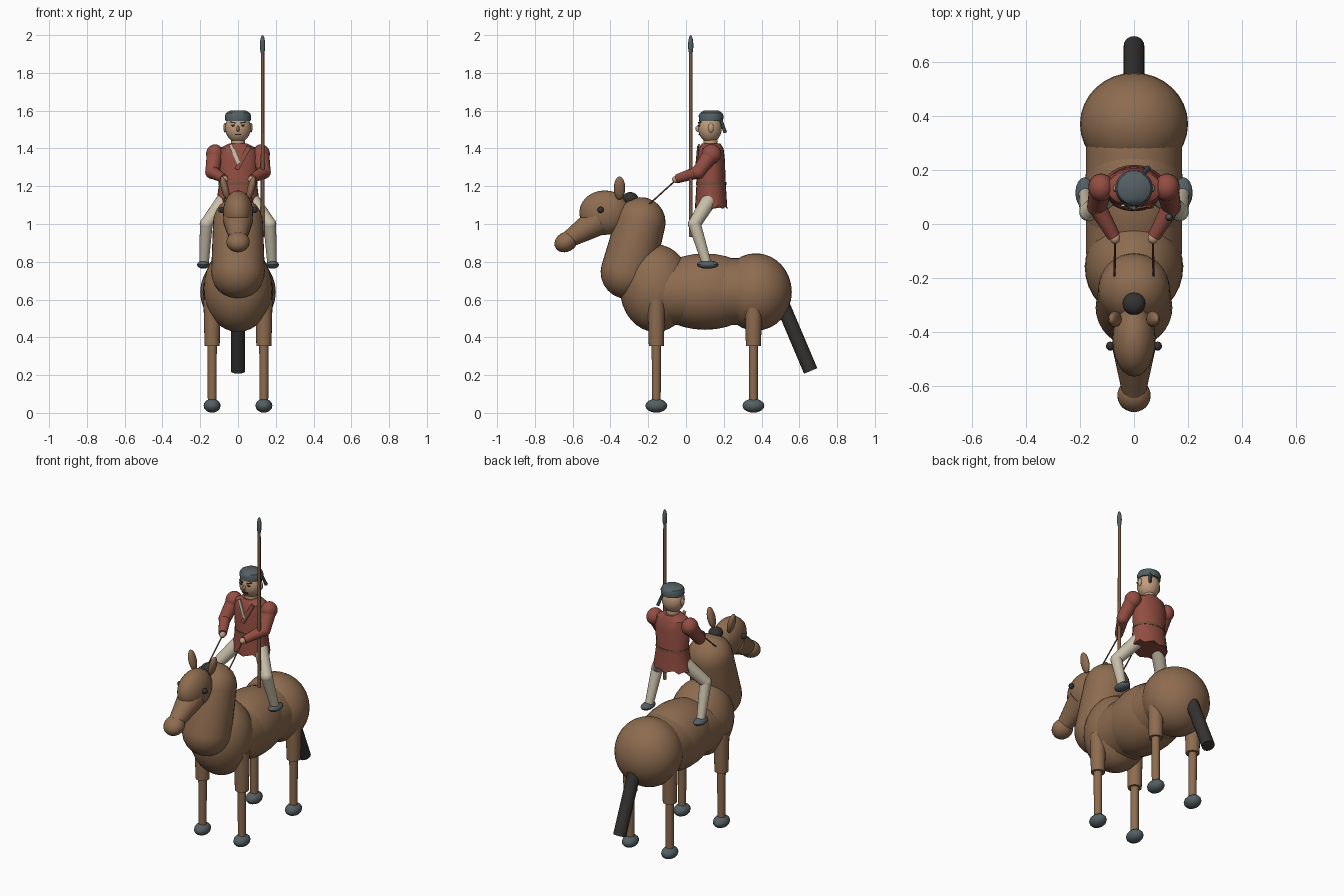
import bpy
import bmesh
from math import sin, cos, pi
from mathutils import Vector, Matrix

cube = bpy.data.objects.get("Cube")
if cube:
    bpy.data.objects.remove(cube, do_unlink=True)


def colour(name, r, g, b):
    m = bpy.data.materials.new(name)
    m.use_nodes = True
    m.diffuse_color = (r, g, b, 1)
    m.node_tree.nodes["Principled BSDF"].inputs["Base Color"].default_value = (r, g, b, 1)
    return m


HIDE = colour("brown hide", 0.27, 0.15, 0.08)
RED = colour("red cloth", 0.29, 0.075, 0.055)
CREAM = colour("cream cloth", 0.58, 0.52, 0.4)
GREY = colour("slate grey", 0.09, 0.115, 0.125)
DARK = colour("dark hair", 0.035, 0.032, 0.03)
SKIN = colour("skin", 0.54, 0.34, 0.21)
WOOD = colour("wood", 0.2, 0.1, 0.05)
BELT = colour("belt leather", 0.18, 0.08, 0.04)


def lathe(name, profile, mat, matrix=Matrix(), seg=24, hem=0.0):
    """Skin elliptical rings (z, rx, ry), closed at both ends."""
    bm = bmesh.new()
    rings = []
    for i, (z, rx, ry) in enumerate(profile):
        ring = []
        for k in range(seg):
            a = 2 * pi * k / seg
            dz = hem * (k % 3 - 1) if i == 0 else 0
            ring.append(bm.verts.new((rx * cos(a), ry * sin(a), z + dz)))
        rings.append(ring)
    for lo, hi in zip(rings, rings[1:]):
        for k in range(seg):
            n = (k + 1) % seg
            bm.faces.new((lo[k], lo[n], hi[n], hi[k]))
    bm.faces.new(rings[0][::-1])
    bm.faces.new(rings[-1])
    bm.transform(matrix)
    return finish(name, bm, mat)


def finish(name, bm, mat, smooth=True):
    me = bpy.data.meshes.new(name)
    bm.to_mesh(me)
    bm.free()
    me.materials.append(mat)
    ob = bpy.data.objects.new(name, me)
    bpy.context.scene.collection.objects.link(ob)
    if smooth:
        bpy.ops.object.select_all(action='DESELECT')
        ob.select_set(True)
        bpy.context.view_layer.objects.active = ob
        bpy.ops.object.shade_smooth_by_angle(angle=0.6)
    return ob


def ball(name, centre, radii, mat, tilt=(0, 0), seg=24):
    bm = bmesh.new()
    bmesh.ops.create_uvsphere(bm, u_segments=seg, v_segments=seg // 2, radius=1)
    rot = Matrix.Rotation(tilt[0], 4, 'X') @ Matrix.Rotation(tilt[1], 4, 'Y')
    bm.transform(Matrix.Translation(centre) @ rot @ Matrix.Diagonal((*radii, 1)))
    return finish(name, bm, mat)


def rod(name, p, q, r0, r1, mat, rounded=False, seg=20):
    """Tapered rod from p to q, with hemispherical ends if rounded."""
    p, q = Vector(p), Vector(q)
    d = q - p
    rings = [(0, r0, r0), (d.length, r1, r1)]
    if rounded:
        arc = [(i + 0.15) * pi / 12 for i in range(6)]
        low = [(-r0 * cos(a), r0 * sin(a), r0 * sin(a)) for a in arc]
        top = [(d.length + r1 * cos(a), r1 * sin(a), r1 * sin(a)) for a in reversed(arc)]
        rings = low + rings + top
    m = Matrix.Translation(p) @ d.to_track_quat('Z', 'Y').to_matrix().to_4x4()
    return lathe(name, rings, mat, m, seg)


def plate(name, p, q, width, thick, mat):
    """Thin flat strip from p to q, facing the front."""
    p, q = Vector(p), Vector(q)
    d = (q - p).normalized()
    side = d.cross(Vector((0, 1, 0))).normalized()
    bm = bmesh.new()
    bmesh.ops.create_cube(bm, size=1)
    basis = Matrix((side, side.cross(d), d)).transposed().to_4x4()
    bm.transform(Matrix.Translation((p + q) / 2) @ basis
                 @ Matrix.Diagonal((width, thick, (q - p).length, 1)))
    return finish(name, bm, mat, False)


# Horse torso, neck and head
ball("horse_rump", (0, 0.37, 0.64), (0.2, 0.19, 0.205), HIDE, seg=32)
ball("horse_chest", (0, -0.16, 0.66), (0.182, 0.19, 0.232), HIDE, seg=32)
rod("horse_barrel", (0, -0.1, 0.642), (0, 0.33, 0.642), 0.178, 0.178, HIDE, True, 32)
ball("horse_belly", (0, 0.1, 0.642), (0.187, 0.3, 0.202), HIDE, seg=32)
rod("horse_neck", (0, -0.31, 0.745), (0, -0.24, 1.01), 0.142, 0.132, HIDE, True, 32)
ball("horse_head", (0, -0.43, 1.06), (0.08, 0.135, 0.118), HIDE)
rod("horse_snout", (0, -0.46, 1.02), (0, -0.62, 0.92), 0.08, 0.045, HIDE)
ball("horse_muzzle", (0, -0.635, 0.905), (0.062, 0.064, 0.052), HIDE, (0.5, 0))
ball("horse_forelock", (0, -0.295, 1.135), (0.042, 0.042, 0.034), DARK)
rod("horse_tail", (0, 0.5, 0.6), (0, 0.66, 0.222), 0.038, 0.038, DARK)

for s, side in ((1, "left"), (-1, "right")):
    ball(side + "_horse_ear", (s * 0.07, -0.352, 1.19), (0.02, 0.03, 0.064), HIDE, (0, s * 0.25), 16)
    ball(side + "_horse_eye", (s * 0.087, -0.452, 1.075), (0.017, 0.017, 0.017), DARK, seg=12)
    # Horse legs
    for y, end in ((-0.157, "front"), (0.357, "hind")):
        x = s * 0.137
        name = f"{side}_{end}_"
        rod(name + "thigh", (x, y, 0.6), (x, y, 0.355), 0.046, 0.04, HIDE)
        rod(name + "shank", (x, y, 0.4), (x, y, 0.05), 0.025, 0.023, HIDE)
        ball(name + "hoof", (x, y, 0.038), (0.045, 0.058, 0.037), GREY, seg=16)

    # Rider's arms and the reins
    shoulder, elbow = (s * 0.122, 0.135, 1.37), (s * 0.137, 0.065, 1.275)
    wrist = (s * 0.075, -0.045, 1.24)
    ball(side + "_shoulder", shoulder, (0.047, 0.052, 0.052), RED)
    rod(side + "_upper_arm", shoulder, elbow, 0.044, 0.036, RED)
    ball(side + "_elbow", elbow, (0.037, 0.037, 0.037), RED, seg=16)
    rod(side + "_forearm", elbow, wrist, 0.034, 0.024, RED)
    ball(side + "_hand", (s * 0.07, -0.052, 1.236), (0.019, 0.022, 0.019), SKIN, seg=12)
    rod(side + "_rein", (s * 0.07, -0.05, 1.236), (s * 0.072, -0.2, 1.1), 0.004, 0.004, BELT, seg=8)

    # Rider's legs
    hip, knee = (s * 0.07, 0.125, 1.13), (s * 0.168, 0.045, 1.0)
    ankle = (s * 0.18, 0.11, 0.79)
    rod(side + "_rider_thigh", hip, knee, 0.042, 0.034, CREAM)
    ball(side + "_rider_knee", knee, (0.035, 0.035, 0.035), CREAM, seg=16)
    rod(side + "_rider_shin", knee, ankle, 0.034, 0.025, CREAM)
    ball(side + "_rider_shoe", (s * 0.183, 0.115, 0.785), (0.034, 0.058, 0.022), GREY, seg=16)

    # Face features
    ball(side + "_rider_ear", (s * 0.068, 0.132, 1.51), (0.01, 0.015, 0.026), SKIN, seg=12)
    ball(side + "_rider_eye", (s * 0.026, 0.07, 1.522), (0.01, 0.006, 0.006), DARK, seg=12)
    plate(side + "_eyebrow", (s * 0.014, 0.066, 1.535), (s * 0.042, 0.078, 1.54), 0.006, 0.008, DARK)

# Coat with uneven hem, belt and crossed lapels
at = Matrix.Translation((0, 0.133, 0))
lathe("coat", [(1.09, 0.118, 0.086), (1.22, 0.1, 0.077), (1.34, 0.112, 0.073),
               (1.4, 0.1, 0.066), (1.425, 0.05, 0.05)], RED, at, 24, 0.01)
lathe("belt", [(1.207, 0.104, 0.081), (1.223, 0.103, 0.08)], BELT, at)
plate("collar", (-0.04, 0.069, 1.42), (0.004, 0.056, 1.32), 0.018, 0.008, CREAM)
plate("lapel", (0.055, 0.066, 1.41), (-0.01, 0.054, 1.29), 0.02, 0.008, RED)
plate("strap", (0.07, 0.063, 1.41), (0.004, 0.052, 1.29), 0.006, 0.008, BELT)

# Rider's head and cap
rod("rider_neck", (0, 0.13, 1.4), (0, 0.13, 1.47), 0.038, 0.036, SKIN)
ball("rider_head", (0, 0.127, 1.51), (0.068, 0.063, 0.08), SKIN)
ball("nose", (0, 0.063, 1.505), (0.008, 0.013, 0.017), SKIN, seg=12)
plate("mouth", (-0.017, 0.069, 1.474), (0.017, 0.069, 1.474), 0.006, 0.008, DARK)
lathe("cap", [(1.545, 0.067, 0.063), (1.572, 0.07, 0.066), (1.588, 0.063, 0.059),
              (1.6, 0.042, 0.04)], GREY, at)
rod("cap_ribbon", (0.03, 0.18, 1.565), (0.052, 0.207, 1.485), 0.008, 0.01, GREY, seg=8)

# Spear
rod("spear_shaft", (0.13, 0.025, 0.93), (0.13, 0.025, 1.92), 0.01, 0.009, WOOD, seg=12)
ball("spear_point", (0.13, 0.025, 1.945), (0.014, 0.014, 0.055), GREY, seg=16)
